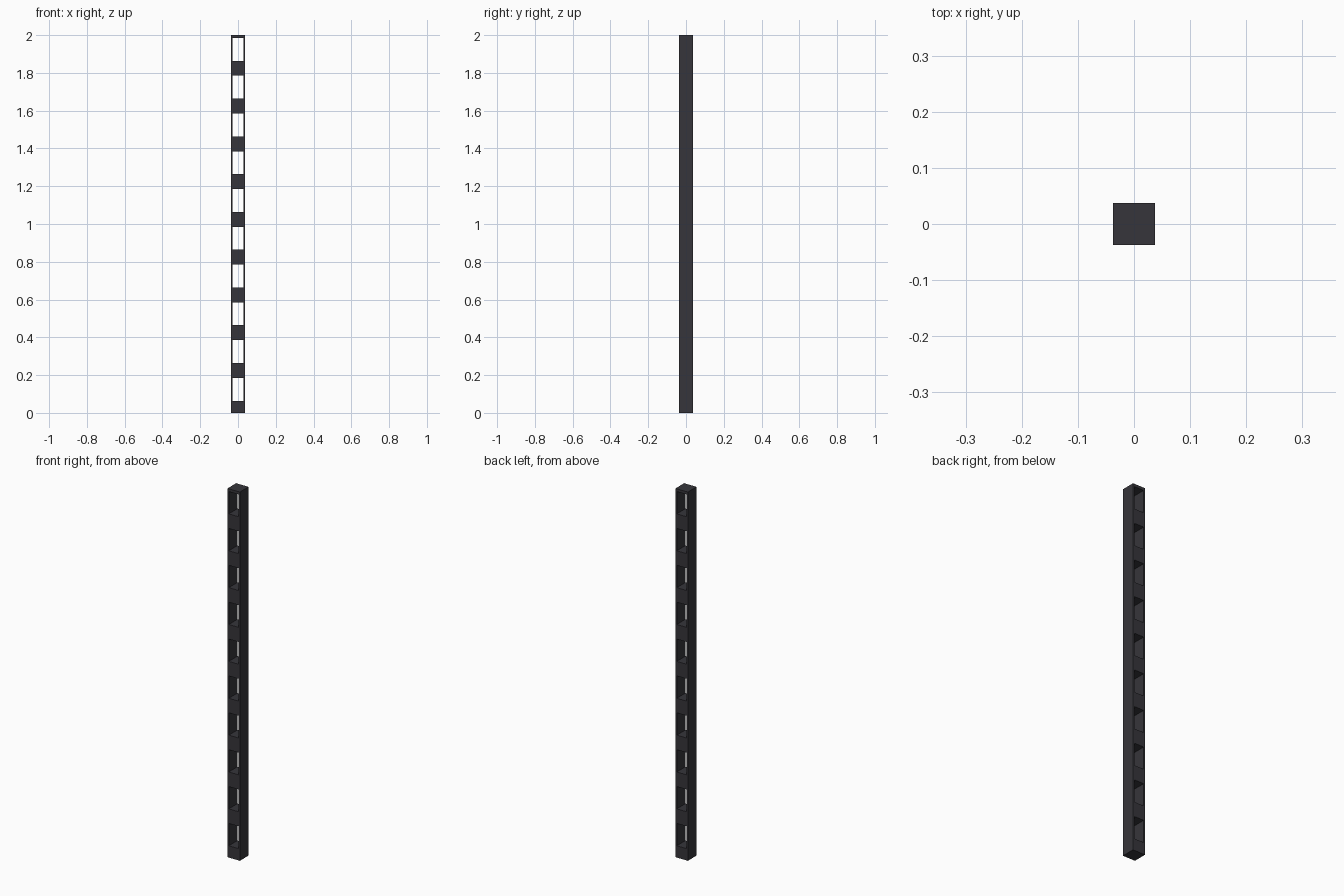
import bpy, bmesh

if "Cube" in bpy.data.objects:
    bpy.data.objects.remove(bpy.data.objects["Cube"])

H = 0.037       # half width of the column
WALL = 0.008    # side wall thickness
STEP = 0.2      # module height
LOW, HIGH = 0.064, 0.185   # window limits inside a module

mat = bpy.data.materials.new("charcoal")
mat.diffuse_color = (0.037, 0.036, 0.043, 1)
mat.use_nodes = True
mat.node_tree.nodes["Principled BSDF"].inputs["Base Color"].default_value = mat.diffuse_color


def ring(bm, y, x, z0, z1):
    return [bm.verts.new(p) for p in ((-x, y, z0), (x, y, z0), (x, y, z1), (-x, y, z1))]


# One module: a square block with a window running front to back
mesh = bpy.data.meshes.new("rack_module")
bm = bmesh.new()
fo, fi = ring(bm, -H, H, 0, STEP), ring(bm, -H, H - WALL, LOW, HIGH)
bo, bi = ring(bm, H, H, 0, STEP), ring(bm, H, H - WALL, LOW, HIGH)
for i in range(4):
    j = (i + 1) % 4
    for a, b in ((fo, fi), (fi, bi), (bi, bo), (bo, fo)):
        bm.faces.new((a[i], a[j], b[j], b[i]))
bmesh.ops.recalc_face_normals(bm, faces=bm.faces)
bm.to_mesh(mesh)
bm.free()
mesh.materials.append(mat)

# Ten modules stacked
for k in range(10):
    ob = bpy.data.objects.new(f"column_module_{k + 1}", mesh)
    ob.location.z = k * STEP
    bpy.context.collection.objects.link(ob)
